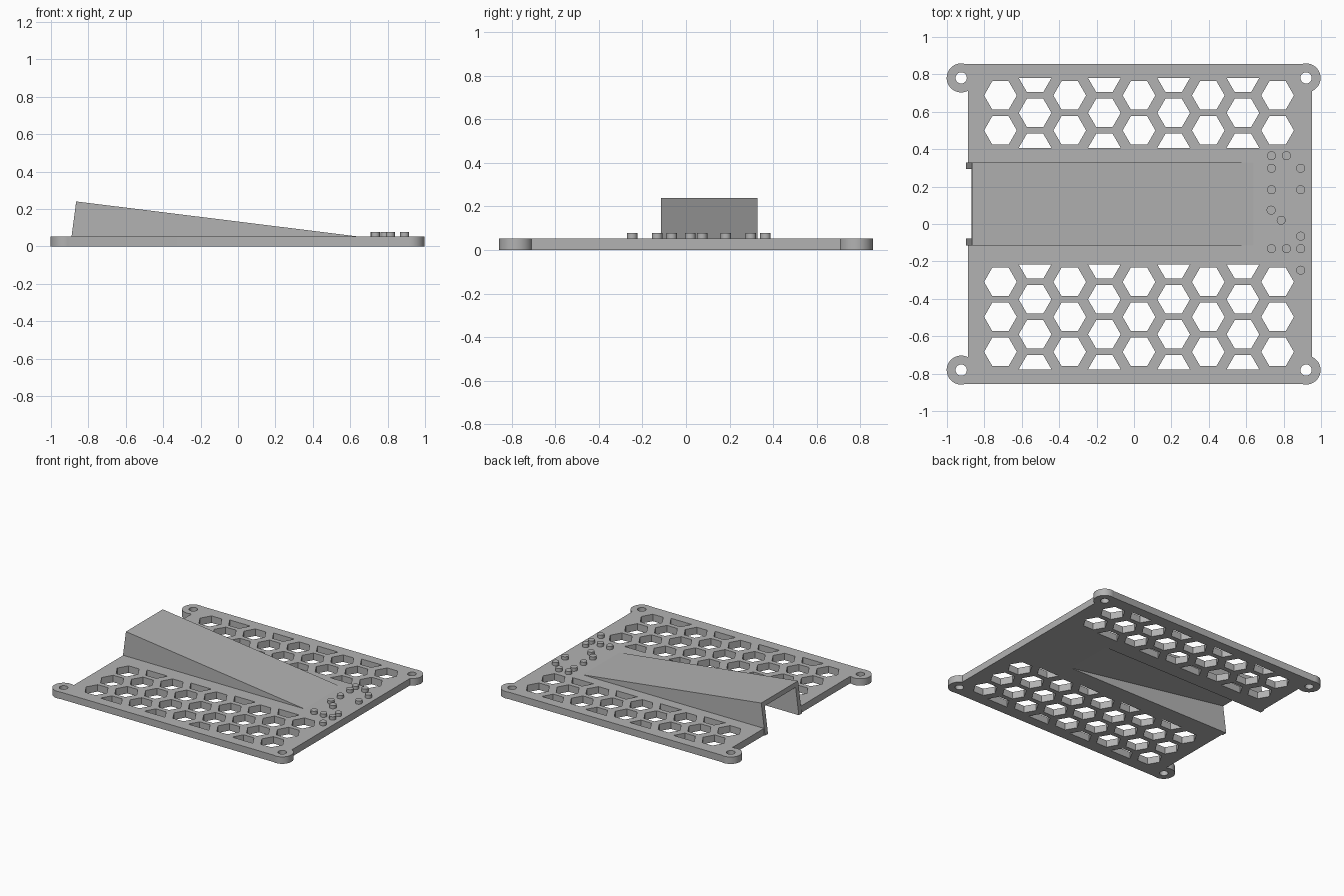
import bpy
import bmesh
from math import acos, asin, cos, sin, pi, radians

cube = bpy.data.objects.get("Cube")
if cube:
    bpy.data.objects.remove(cube)

THICK = 0.053
LEFT, RIGHT, BACK = -0.888, 0.952, 0.855
BOSS_Y, BOSS_R, HOLE_R = 0.781, 0.0775, 0.03
RAMP_Y0, RAMP_Y1, WALL = -0.114, 0.329, 0.036
CHANNEL_END = 0.5

grey = bpy.data.materials.new("plain grey")
grey.use_nodes = True
grey.diffuse_color = (0.45, 0.45, 0.45, 1)
grey.node_tree.nodes["Principled BSDF"].inputs["Base Color"].default_value = grey.diffuse_color


def add_object(name, mesh, smooth=False):
    obj = bpy.data.objects.new(name, mesh)
    bpy.context.collection.objects.link(obj)
    mesh.materials.clear()
    mesh.materials.append(grey)
    if smooth:
        bpy.ops.object.select_all(action="DESELECT")
        obj.select_set(True)
        bpy.context.view_layer.objects.active = obj
        bpy.ops.object.shade_smooth_by_angle(angle=radians(30))
    return obj


def arc(cx, cy, r, a0, a1, n):
    return [(cx + r * cos(a0 + (a1 - a0) * i / n), cy + r * sin(a0 + (a1 - a0) * i / n))
            for i in range(n + 1)]


def slab(name, loops):
    """Extrude an outline with holes into a flat sheet standing on the ground."""
    curve = bpy.data.curves.new(name, "CURVE")
    curve.dimensions = "2D"
    curve.fill_mode = "BOTH"
    curve.extrude = THICK / 2
    for loop in loops:
        spline = curve.splines.new("POLY")
        spline.points.add(len(loop) - 1)
        for point, (x, y) in zip(spline.points, loop):
            point.co = (x, y, 0, 1)
        spline.use_cyclic_u = True
    temp = bpy.data.objects.new(name + "_curve", curve)
    mesh = bpy.data.meshes.new_from_object(temp)
    bpy.data.objects.remove(temp)
    bm = bmesh.new()
    bm.from_mesh(mesh)
    bmesh.ops.remove_doubles(bm, verts=bm.verts, dist=0.0001)
    bmesh.ops.translate(bm, verts=bm.verts, vec=(0, 0, THICK / 2))
    bmesh.ops.recalc_face_normals(bm, faces=bm.faces)
    bm.to_mesh(mesh)
    bm.free()
    return add_object(name, mesh, smooth=True)


def side_prism(name, profile, y0, y1):
    """Extrude an xz profile along y."""
    bm = bmesh.new()
    face = bm.faces.new([bm.verts.new((x, y0, z)) for x, z in profile])
    out = bmesh.ops.extrude_face_region(bm, geom=[face])
    moved = [v for v in out["geom"] if isinstance(v, bmesh.types.BMVert)]
    bmesh.ops.translate(bm, verts=moved, vec=(0, y1 - y0, 0))
    bmesh.ops.recalc_face_normals(bm, faces=bm.faces)
    mesh = bpy.data.meshes.new(name)
    bm.to_mesh(mesh)
    bm.free()
    return add_object(name, mesh)


# Plate outline: rounded mounting ears joined by straight edges, open channel on one side
def ear(cx, edge_x):
    start = -acos((abs(edge_x) - abs(cx)) / BOSS_R)
    end = pi - asin((BACK - BOSS_Y) / BOSS_R)
    return arc(abs(cx), BOSS_Y, BOSS_R, start, end, 32)


right_ear, left_ear = ear(0.92, RIGHT), ear(-0.924, LEFT)
outline = right_ear + [(-x, y) for x, y in reversed(left_ear)]
outline += [(LEFT, RAMP_Y1), (CHANNEL_END, RAMP_Y1), (CHANNEL_END, RAMP_Y0), (LEFT, RAMP_Y0)]
outline += [(-x, -y) for x, y in left_ear] + [(x, -y) for x, y in reversed(right_ear)]
loops = [outline]

# Screw holes
for cx in (0.92, -0.924):
    for cy in (BOSS_Y, -BOSS_Y):
        loops.append(arc(cx, cy, HOLE_R, 0, 2 * pi, 32)[:-1])

# Honeycomb windows: full cells, with half cells along the straight borders
PITCH, CELL_R = 0.187, 0.0875
for top, rows in ((0.781, 2), (-0.216, 3)):
    for col in range(9):
        x = -0.714 + col * 0.1852
        if col % 2 == 0:
            for row in range(rows):
                loops.append(arc(x, top - (row + 0.5) * PITCH, CELL_R, 0, 2 * pi, 6)[:-1])
        else:
            loops.append(arc(x, top, CELL_R, pi, 2 * pi, 3))
            for row in range(1, rows):
                loops.append(arc(x, top - row * PITCH, CELL_R, 0, 2 * pi, 6)[:-1])
            loops.append(arc(x, top - rows * PITCH, CELL_R, 0, pi, 3))

slab("honeycomb_plate", loops)

# Hollow ramp: sloping roof between two side walls
peak, toe, inner_end = (-0.865, 0.24), (0.64, THICK), (CHANNEL_END, 0)
side_prism("ramp_roof", [peak, toe, inner_end, (-0.87, 0.205)], RAMP_Y0 + WALL, RAMP_Y1 - WALL)
wall_profile = [(-0.897, 0), peak, toe, inner_end]
side_prism("ramp_wall_front", wall_profile, RAMP_Y0, RAMP_Y0 + WALL)
side_prism("ramp_wall_back", wall_profile, RAMP_Y1 - WALL, RAMP_Y1)

# Small raised round bumps beside the ramp toe
A, B, C = 0.735, 0.815, 0.891
bumps = [(A, 0.365), (B, 0.365), (A, 0.298), (C, 0.298), (A, 0.183), (C, 0.183), (0.733, 0.074),
         (0.787, 0.02), (C, -0.065), (A, -0.132), (B, -0.132), (C, -0.132), (C, -0.247)]
bm = bmesh.new()
for x, y in bumps:
    out = bmesh.ops.create_cone(bm, cap_ends=True, segments=24, radius1=0.024, radius2=0.024, depth=0.05)
    bmesh.ops.translate(bm, verts=out["verts"], vec=(x, y, 0.053))
bump_mesh = bpy.data.meshes.new("raised_bumps")
bm.to_mesh(bump_mesh)
bm.free()
add_object("raised_bumps", bump_mesh, smooth=True)
